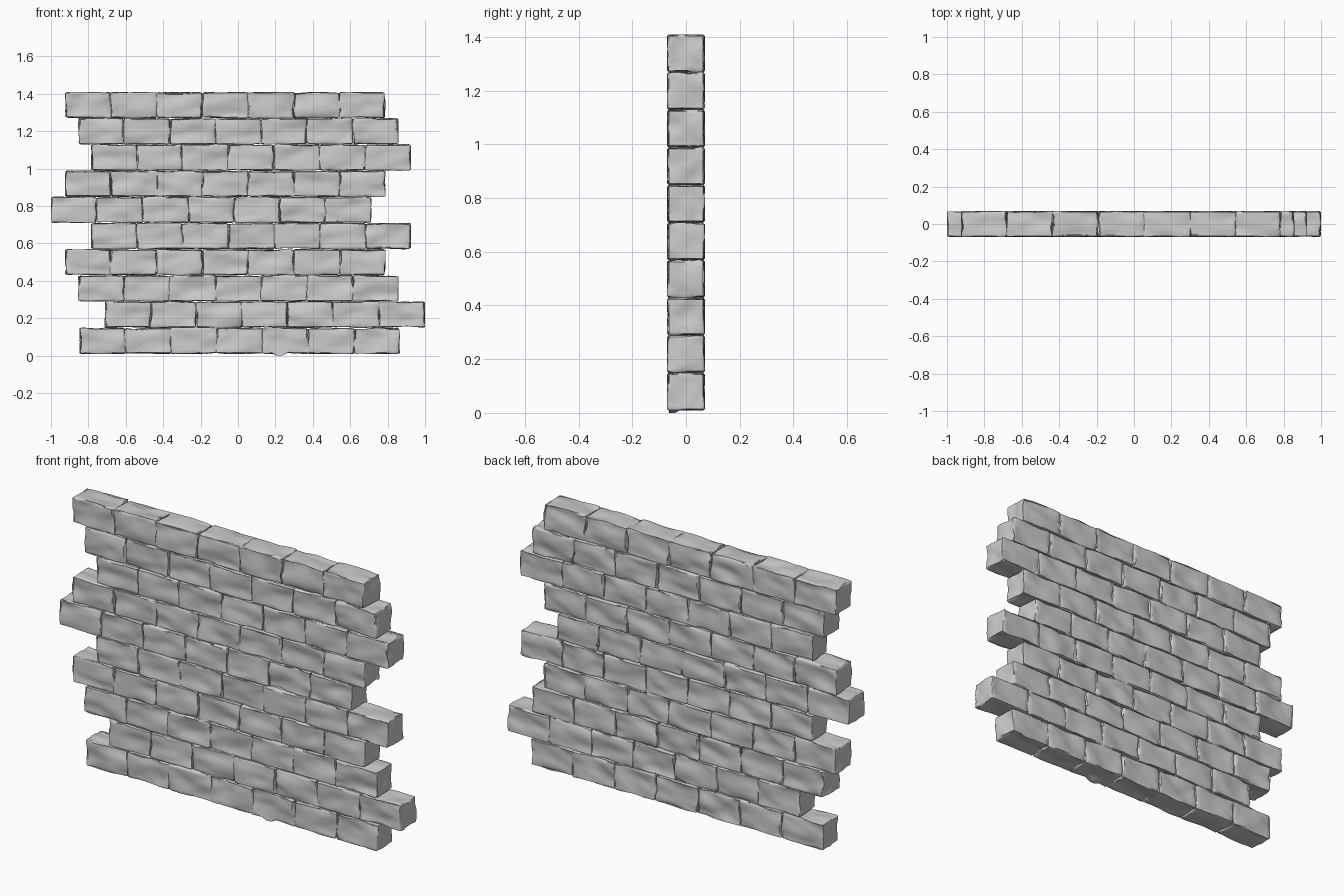
import bpy, bmesh, random
from mathutils import Vector, noise

if "Cube" in bpy.data.objects:
    bpy.data.objects.remove(bpy.data.objects["Cube"])

random.seed(7)
COURSE, BRICK, DEPTH, PER_ROW = 0.14, 0.2447, 0.14, 7
BASE = 0.009
# left end of every course, bottom to top
STARTS = [-0.848, -0.713, -0.855, -0.925, -0.787, -1.0, -0.925, -0.787, -0.855, -0.925]
# courses 5 and 6 swap ends: the far-left one lies above z = 0.71
STARTS[4], STARTS[5] = -0.787, -1.0


def dent(p, seed):
    """Depth chipped away: slanted, stretched grooves plus fine roughness."""
    q = Vector((p.x * 6 + p.z * 5, p.y * 13, p.z * 13 - p.x * 4)) + seed
    n = 0.32 + 0.95 * noise.noise(q) + 0.3 * noise.noise(q * 2.3)
    return 0.016 * min(max(n, 0.0), 1.3)


def add_brick(bm, centre, half):
    """Finely divided block whose faces are chipped inwards."""
    brick = bmesh.new()
    bmesh.ops.create_cube(brick, size=2)
    bmesh.ops.subdivide_edges(brick, edges=brick.edges[:], cuts=10, use_grid_fill=True)
    seed = Vector([random.uniform(-50, 50) for _ in range(3)])
    for v in brick.verts:
        u = v.co.copy()
        # crowd the divisions towards the edges
        p = Vector([half[i] * u[i] * (1.3 - 0.3 * u[i] * u[i]) for i in range(3)])
        n_out = sum(abs(c) > 0.999 for c in u)
        out = p.copy()
        for i in range(3):
            if abs(u[i]) > 0.999:
                side = 1 if u[i] > 0 else -1
                d = dent(p, seed + Vector((i * 9.1, side * 5.3, i * 3.7)))
                if i != 1:
                    d *= 0.8
                if n_out > 1:
                    d += 0.0025
                out[i] -= side * d
        v.co = out + centre
    part = bpy.data.meshes.new("brick")
    brick.to_mesh(part)
    brick.free()
    bm.from_mesh(part)
    bpy.data.meshes.remove(part)


for row, x0 in enumerate(STARTS):
    bm = bmesh.new()
    z = BASE + COURSE * (row + 0.5)
    for k in range(PER_ROW):
        # neighbouring bricks press slightly into each other
        x_a = x0 + k * BRICK - (0.003 if k else 0)
        x_b = x0 + (k + 1) * BRICK + (0.003 if k < PER_ROW - 1 else 0)
        add_brick(bm, Vector(((x_a + x_b) / 2, 0, z)),
                  ((x_b - x_a) / 2, DEPTH / 2, COURSE / 2 + 0.001))
    if row == 0:
        # small lump under the wall that touches the ground
        for v in bm.verts:
            if v.co.z < 0.03 and abs(v.co.x - 0.23) < 0.03 and v.co.y < -0.03:
                v.co.z = 0.0
    bmesh.ops.recalc_face_normals(bm, faces=bm.faces[:])
    mesh = bpy.data.meshes.new(f"brick_course_{row + 1}")
    bm.to_mesh(mesh)
    bm.free()
    obj = bpy.data.objects.new(mesh.name, mesh)
    bpy.context.collection.objects.link(obj)
    bpy.ops.object.select_all(action="DESELECT")
    obj.select_set(True)
    bpy.context.view_layer.objects.active = obj
    bpy.ops.object.shade_smooth_by_angle(angle=0.7)
